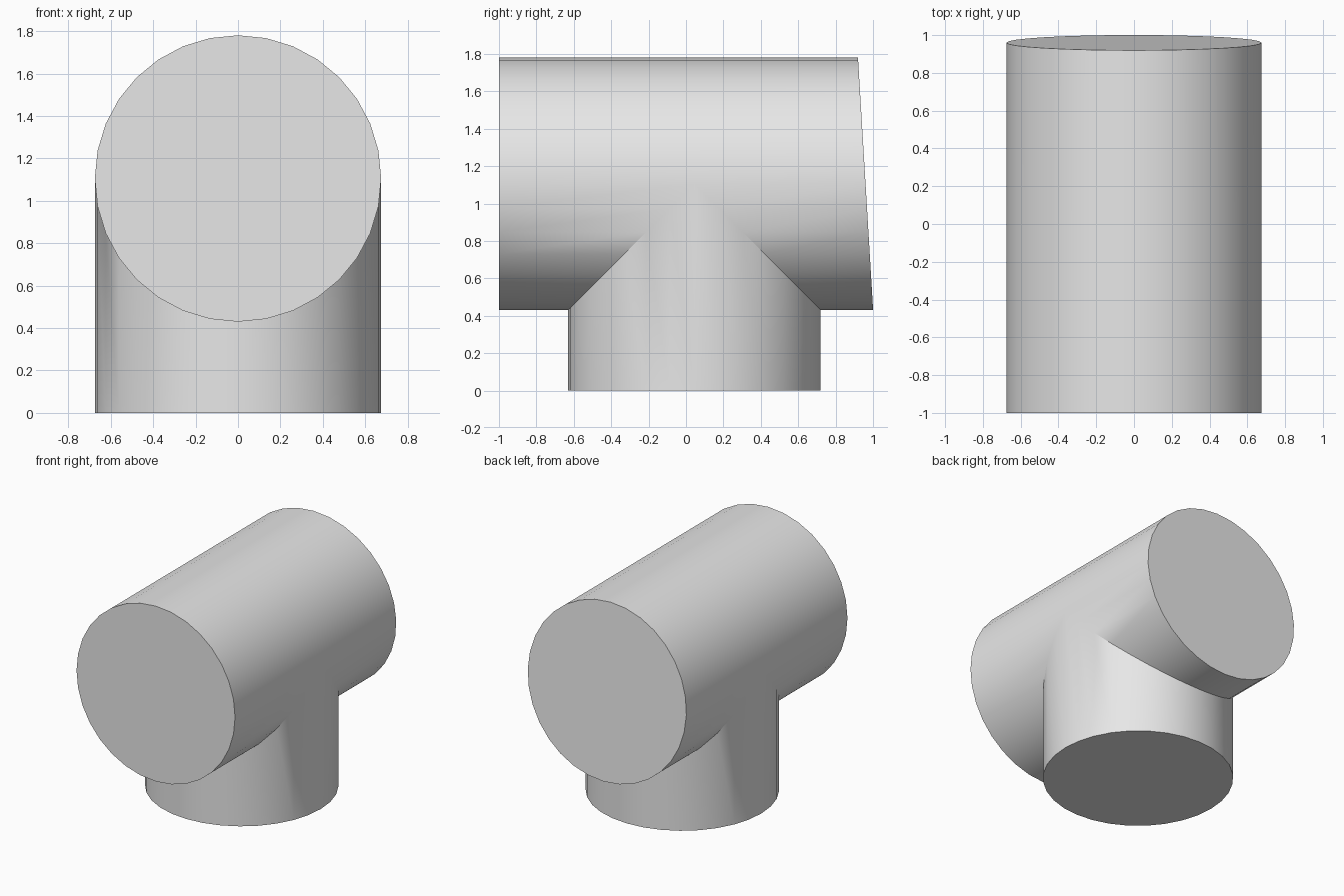
import bpy, bmesh, math

cube = bpy.data.objects.get("Cube")
if cube:
    bpy.data.objects.remove(cube)

SIDES = 32
RADIUS = 0.675
AXIS_Z = 1.105      # height of the horizontal tube's axis
STEM_Y = 0.045      # centre of the upright stem

grey = bpy.data.materials.new("plain_grey")
grey.use_nodes = True
colour = (0.8, 0.8, 0.8, 1)
grey.diffuse_color = colour
grey.node_tree.nodes["Principled BSDF"].inputs["Base Color"].default_value = colour

bm = bmesh.new()


def ring(y_at):
    """Ring of the horizontal tube, with y given by a function of height."""
    verts = []
    for i in range(SIDES):
        a = 2 * math.pi * i / SIDES
        x, z = RADIUS * math.cos(a), AXIS_Z + RADIUS * math.sin(a)
        verts.append(bm.verts.new((x, y_at(z), z)))
    return verts


def bridge(first, second, count=SIDES):
    """Quads between two matching rings."""
    for i in range(count):
        j = (i + 1) % len(first)
        bm.faces.new((first[i], first[j], second[j], second[i]))


# Horizontal tube: square front end, slanted back end, mitred opening below
front = ring(lambda z: -1)
front_mitre = ring(lambda z: STEM_Y - max(0, AXIS_Z - z))
back_mitre = ring(lambda z: STEM_Y + max(0, AXIS_Z - z))
back = ring(lambda z: 0.96 - 0.06 * (z - AXIS_Z))
bridge(front, front_mitre)
bridge(back_mitre, back)
bm.faces.new(front)
bm.faces.new(back)

# Upright stem: walls drop from the mitred opening to the ground
half = SIDES // 2
opening = front_mitre[half:] + [front_mitre[0]] + back_mitre[half + 1:][::-1]
base = [bm.verts.new((v.co.x, v.co.y, 0)) for v in opening]
bridge(opening, base)
bm.faces.new(base)

# Weld the seam and face everything outward
bmesh.ops.remove_doubles(bm, verts=bm.verts[:], dist=0.0001)
bmesh.ops.recalc_face_normals(bm, faces=bm.faces[:])

mesh = bpy.data.meshes.new("tee_pipe")
bm.to_mesh(mesh)
bm.free()
mesh.materials.append(grey)
pipe = bpy.data.objects.new("tee_pipe", mesh)
bpy.context.collection.objects.link(pipe)

bpy.ops.object.select_all(action="DESELECT")
pipe.select_set(True)
bpy.context.view_layer.objects.active = pipe
bpy.ops.object.shade_smooth_by_angle(angle=math.radians(30))
